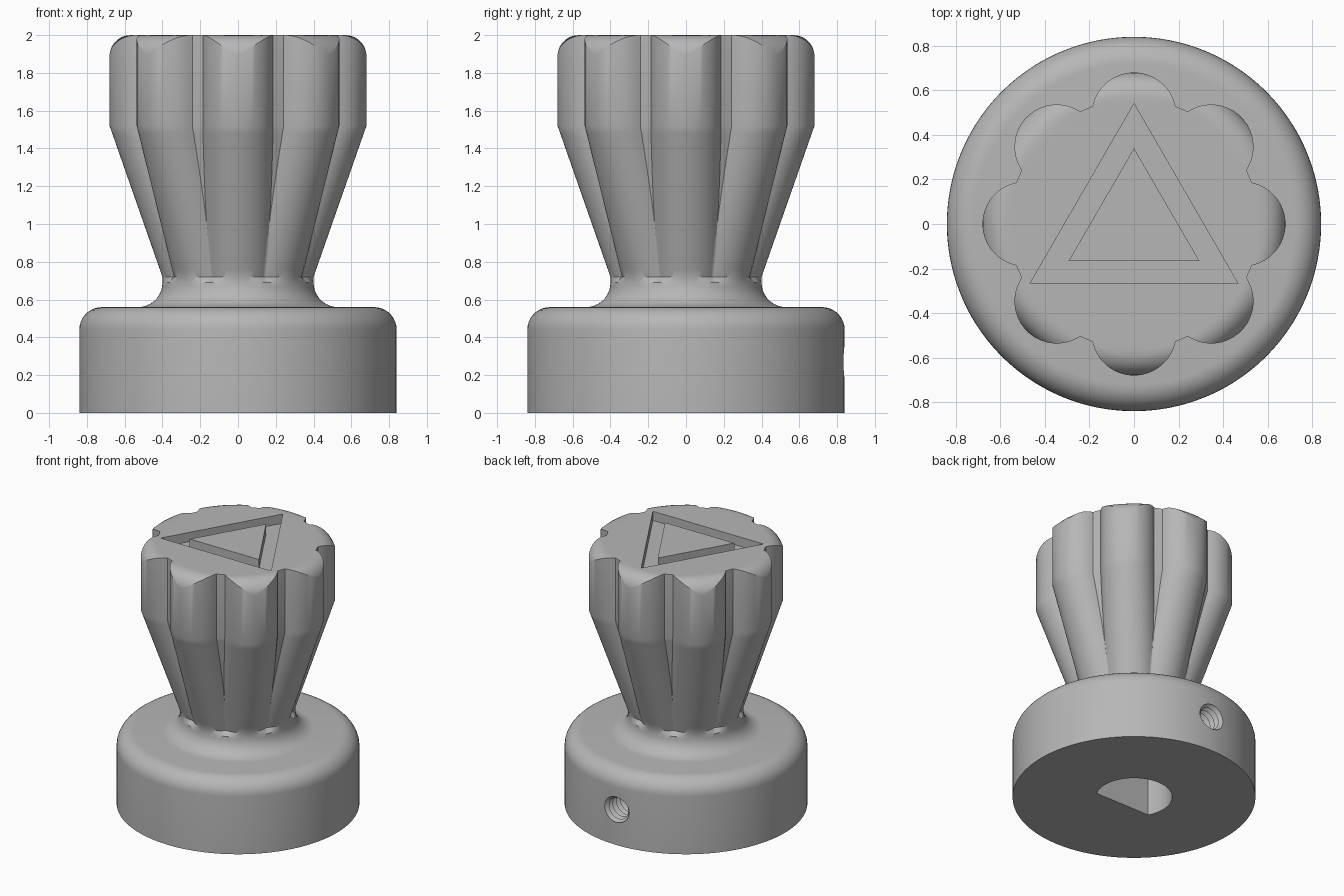
import bpy, bmesh, math
from math import sin, cos, pi, sqrt, acos, radians

if "Cube" in bpy.data.objects:
    bpy.data.objects.remove(bpy.data.objects["Cube"])

LOBES = 8
SEG = 24            # steps across one lobe
N = LOBES * (SEG + 1)
HALF = pi / LOBES
LOBE_R = 0.19

grey = bpy.data.materials.new("plain_grey")
grey.diffuse_color = (0.47, 0.47, 0.47, 1)
grey.use_nodes = True
grey.node_tree.nodes["Principled BSDF"].inputs["Base Color"].default_value = grey.diffuse_color


def make_object(name, bm):
    bmesh.ops.recalc_face_normals(bm, faces=bm.faces[:])
    mesh = bpy.data.meshes.new(name)
    bm.to_mesh(mesh)
    bm.free()
    mesh.materials.append(grey)
    obj = bpy.data.objects.new(name, mesh)
    bpy.context.collection.objects.link(obj)
    return obj


def skin(name, rings):
    """Bridge equal-sized closed rings and cap both ends."""
    bm = bmesh.new()
    loops = [[bm.verts.new(p) for p in ring] for ring in rings]
    for a, b in zip(loops, loops[1:]):
        n = len(a)
        for i in range(n):
            j = (i + 1) % n
            bm.faces.new((a[i], a[j], b[j], b[i]))
    bm.faces.new(loops[0][::-1])
    bm.faces.new(loops[-1])
    return make_object(name, bm)


def prism(name, outline, z0, z1):
    return skin(name, [[(x, y, z) for x, y in outline] for z in (z0, z1)])


def section(z):
    """Fluted grip outline at height z as (angle, radius) pairs."""
    t = min(1, max(0, (z - 0.72) / 0.80))
    d = 0.21 + 0.28 * t
    core = 0.365 + 0.195 * t
    c = (core * core + d * d - LOBE_R ** 2) / (2 * core * d)
    kink = min(acos(max(-1, min(1, c))), HALF - 0.003)
    out = []
    for k in range(LOBES):
        for i in range(SEG + 1):
            a = kink * (2 * i / SEG - 1)
            r = d * cos(a) + sqrt(max(0, LOBE_R ** 2 - (d * sin(a)) ** 2))
            out.append((k * 2 * HALF + a, max(r, core)))
    return out


def crown(r):
    """Height of the rounded top edge at radius r."""
    return 1.89 + sqrt(max(0, 0.11 ** 2 - max(0, r - 0.57) ** 2))


def polar(a, r, z):
    return (r * cos(a), r * sin(a), z)


# Knob: round base, filleted neck, flaring fluted grip, rounded top
angles = [a for a, r in section(0.72)]
profile = [(0.84, 0), (0.84, 0.44)]
profile += [(0.72 + 0.12 * cos(radians(t)), 0.44 + 0.12 * sin(radians(t)))
            for t in range(10, 91, 10)]
profile += [(0.53 - 0.13 * sin(radians(t)), 0.69 - 0.13 * cos(radians(t)))
            for t in range(0, 91, 10)]
rings = [[polar(2 * pi * i / N + angles[0], r, z) for i in range(N)]
         for r, z in profile]
for i in range(21):
    z = 0.72 + 0.80 * i / 20
    rings.append([polar(a, r, z) for a, r in section(z)])
top = section(1.6)
rings.append([polar(a, r, crown(r)) for a, r in top])
for i in range(1, 9):
    f = 1 - cos(i / 8 * pi / 2) if i < 8 else 1
    rings.append([polar(a, q, crown(q)) for a, q in
                  ((a, r + (0.54 - r) * f) for a, r in top)])
knob = skin("knob", rings)

# Triangular groove cutter for the top, with the inner island left standing
bm = bmesh.new()
levels = []
for z in (1.93, 2.1):
    for pts in ([(0, 0.54), (-0.467, -0.268), (0.467, -0.268)],
                [(0, 0.34), (-0.293, -0.165), (0.293, -0.165)]):
        levels.append([bm.verts.new((x, y, z)) for x, y in pts])
lo_out, lo_in, hi_out, hi_in = levels
for a, b in ((lo_out, lo_in), (hi_out, hi_in), (lo_out, hi_out), (lo_in, hi_in)):
    for i in range(3):
        j = (i + 1) % 3
        bm.faces.new((a[i], a[j], b[j], b[i]))
groove = make_object("triangle_groove_cutter", bm)

# D-shaped shaft hole in the underside
flat = math.asin(0.125 / 0.264)
arc = [-flat + (pi + 2 * flat) * i / 48 for i in range(49)]
shaft = prism("shaft_hole_cutter",
              [(0.264 * cos(a), 0.264 * sin(a)) for a in arc], -0.1, 0.5)

# Threaded set-screw hole from the back into the shaft hole
thread = []
for i in range(35):
    r = 0.105 if i % 2 else 0.08
    y = 0.15 + 0.022 * i
    thread.append([(r * cos(2 * pi * k / 32), y, 0.27 + r * sin(2 * pi * k / 32))
                   for k in range(32)])
screw = skin("screw_hole_cutter", thread)

for cutter in (groove, shaft, screw):
    cutter.hide_render = True
    mod = knob.modifiers.new(cutter.name, 'BOOLEAN')
    mod.operation = 'DIFFERENCE'
    mod.solver = 'EXACT'
    mod.object = cutter
    bpy.context.view_layer.objects.active = knob
    bpy.ops.object.modifier_apply(modifier=mod.name)
    bpy.data.objects.remove(cutter)

bpy.ops.object.select_all(action='DESELECT')
knob.select_set(True)
bpy.context.view_layer.objects.active = knob
bpy.ops.object.shade_smooth_by_angle(angle=radians(30))
